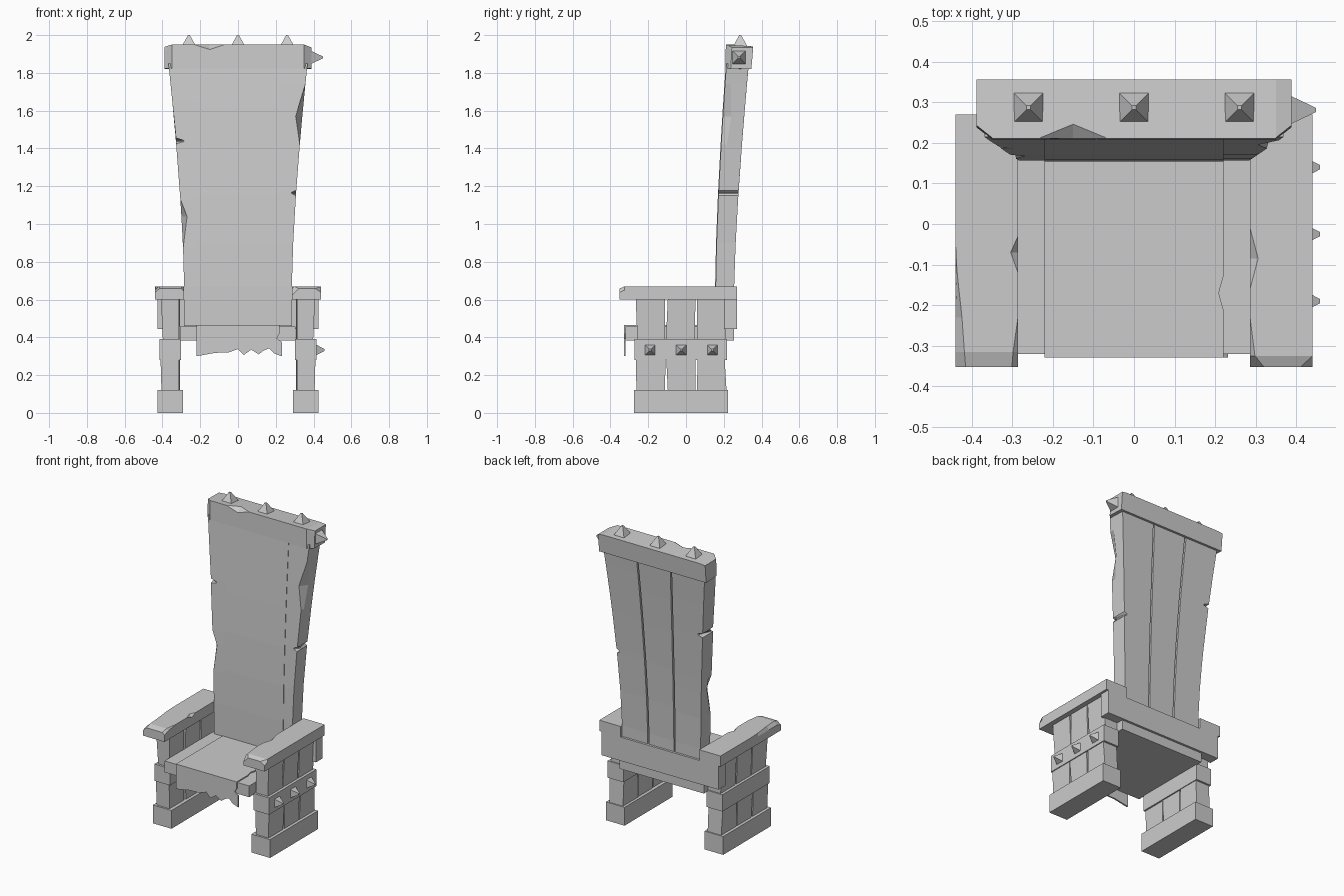
import bpy, bmesh


def loft(name, rings):
    """Solid skinned through a series of equal-length rings of points."""
    bm = bmesh.new()
    vs = [[bm.verts.new(p) for p in r] for r in rings]
    n = len(vs[0])
    for a, b in zip(vs, vs[1:]):
        for i in range(n):
            j = (i + 1) % n
            bm.faces.new((a[i], a[j], b[j], b[i]))
    bm.faces.new(vs[0])
    bm.faces.new(vs[-1])
    bmesh.ops.recalc_face_normals(bm, faces=bm.faces)
    me = bpy.data.meshes.new(name)
    bm.to_mesh(me)
    bm.free()
    ob = bpy.data.objects.new(name, me)
    bpy.context.collection.objects.link(ob)
    return ob


def rect(x0, x1, y0, y1, z):
    return [(x0, y0, z), (x1, y0, z), (x1, y1, z), (x0, y1, z)]


def box(name, x, y, z):
    return loft(name, [rect(*x, *y, z[0]), rect(*x, *y, z[1])])


def spike(name, base, axis, h, r):
    """Blunt four-sided stud; axis 0 = x, 2 = z, h signed height."""
    rings = []
    for d, w in ((-0.01, r), (0, r), (h, 0.005)):
        ring = []
        for a, b in ((-w, -w), (w, -w), (w, w), (-w, w)):
            off = (d if h > 0 else -d if d < 0 else d, a, b) if axis == 0 else (a, b, d)
            ring.append(tuple(base[i] + off[i] for i in range(3)))
        rings.append(ring)
    return loft(name, rings)


# --- Side frames: feet, planks, bands, studs, armrests ---
ZS = (0.11, 0.28, 0.39, 0.61)
Y_FRONT = (-0.262, -0.266, -0.258, -0.266)
Y_BACK = (0.215, 0.205, 0.21, 0.205)
SEAM_1 = ((-0.104, 0.008), (-0.106, 0.002), (-0.108, 0.002), (-0.103, 0.007))
SEAM_2 = ((0.054, 0.003), (0.056, 0.006), (0.052, 0.007), (0.054, 0.003))
X_OUT = (0.405, 0.41, 0.398, 0.408)
for s, side in ((-1, "left"), (1, "right")):
    box(side + "_foot", (s * 0.29, s * 0.425), (-0.275, 0.222), (0, 0.12))
    spans = [[(f, c - w) for f, (c, w) in zip(Y_FRONT, SEAM_1)],
             [(c + w, d - v) for (c, w), (d, v) in zip(SEAM_1, SEAM_2)],
             [(c + w, b) for (c, w), b in zip(SEAM_2, Y_BACK)]]
    for k, span in enumerate(spans):
        loft(f"{side}_plank_{k + 1}",
             [rect(s * (0.313 - 0.003 * k), s * xo, y0, y1, z)
              for z, xo, (y0, y1) in zip(ZS, X_OUT, span)])
    box(side + "_band", (s * 0.302, s * 0.416), (-0.273, 0.218), (0.28, 0.39))
    for k, y in enumerate((-0.19, -0.025, 0.14)):
        spike(f"{side}_stud_{k + 1}", (s * 0.416, y, 0.333), 0, s * 0.043, 0.027)

# Armrest rows: y, inner-top dent, outer-top dent, front drop
ARMS = {-1: [(-0.353, 0.015, 0.025, 0.012), (-0.315, 0.012, 0.022, 0),
             (-0.23, 0, 0.016, 0), (-0.12, 0, 0.004, 0),
             (-0.07, 0.018, 0.001, 0), (-0.03, 0, 0, 0), (0.27, 0, 0, 0)],
        1: [(-0.353, 0.035, 0.03, 0.012), (-0.325, 0.012, 0, 0),
            (-0.23, 0, 0, 0), (-0.16, 0, 0, 0),
            (-0.085, 0.02, 0, 0), (-0.01, 0, 0, 0), (0.27, 0, 0, 0)]}
for s, side in ((-1, "left"), (1, "right")):
    loft(side + "_armrest",
         [[(s * 0.286, y, 0.6), (s * 0.44, y, 0.6), (s * 0.44, y, 0.65 - d),
           (s * (0.44 - o), y, 0.67 - d), (s * (0.286 + i), y, 0.67 - d),
           (s * 0.286, y, 0.67 - d - i)]
          for y, i, o, d in ARMS[s]])

# --- Seat, its cloth and the rear rail ---
box("seat", (-0.308, 0.305), (-0.32, 0.255), (0.383, 0.457))
box("rear_rail", (-0.425, 0.425), (0.2, 0.27), (0.445, 0.6))
loft("seat_cloth",
     [[(-0.22, y, 0.45), (x, y, 0.45), (x, y, 0.464), (-0.22, y, 0.464)]
      for y, x in ((-0.329, 0.22), (-0.21, 0.22), (-0.17, 0.209),
                   (-0.13, 0.22), (0.18, 0.22))])
HEM = [(-0.22, 0.30), (-0.12, 0.318), (-0.05, 0.32), (0.0, 0.338), (0.03, 0.306),
       (0.07, 0.335), (0.11, 0.31), (0.135, 0.33), (0.165, 0.342), (0.19, 0.315),
       (0.232, 0.30), (0.232, 0.375), (0.205, 0.395), (0.22, 0.42)]
outline = HEM + [(0.22, 0.464), (-0.22, 0.464)]
loft("cloth_hem", [[(x, y, z) for x, z in outline] for y in (-0.329, -0.319)])


# --- Backrest: flared, leaning back ---
def lean(z):
    t = max(0, (z - 0.67) / 1.15)
    return 0.157 + 0.055 * t ** 1.5, 0.255 + 0.075 * t ** 1.4


def half_width(z):
    return 0.285 + 0.08 * max(0, (z - 0.67) / 1.15) ** 1.5


# Outer edge rows: z, front dent, back dent
EDGES = {-1: [(0.46, 0, 0), (0.67, 0, 0), (0.87, 0, 0), (1.04, 0.03, 0), (1.13, 0, 0),
              (1.425, 0, 0), (1.436, 0.042, 0.035), (1.443, 0.042, 0.035),
              (1.455, 0.002, 0), (1.65, 0, 0), (1.85, 0, 0)],
         1: [(0.46, 0, 0), (0.67, 0, 0), (0.9, 0, 0), (1.15, 0, 0),
             (1.161, 0.024, 0.02), (1.168, 0.024, 0.02), (1.178, 0, 0),
             (1.42, 0, 0), (1.57, 0.035, 0), (1.74, 0, 0), (1.85, 0, 0)]}
GAP = 0.005
for s, side in ((-1, "left"), (1, "right")):
    rings = []
    for z, df, db in EDGES[s]:
        (yf, yb), w = lean(z), half_width(z)
        xi = w / 3 + GAP
        rings.append([(s * xi, yf, z), (s * (w - df), yf, z), 
                      (s * w if df > db else s * (w - df), yf + (0.045 if df > db + 0.02 else 0.03), z),
                      (s * (w - db), yb, z), (s * xi, yb, z)])
    loft(side + "_back_plank", rings)
LEVELS = (0.46, 0.67, 0.9, 1.15, 1.4, 1.62, 1.85)
loft("middle_back_plank",
     [rect(-half_width(z) / 3 + GAP, half_width(z) / 3 - GAP, *lean(z), z) for z in LEVELS])
loft("back_cloth",
     [rect(-0.22, 0.22, lean(z)[0] - 0.003, lean(z)[0] + 0.02, z) for z in LEVELS])

# --- Top rail with chipped edge and spikes ---
# Rows: x, front-top dent, top drop, front-bottom dent
RAIL = [(-0.388, 0.03, 0.012, 0.03), (-0.35, 0, 0, 0), (-0.23, 0, 0, 0),
        (-0.15, 0.033, 0, 0), (-0.07, 0, 0, 0), (0.35, 0, 0, 0), (0.388, 0.03, 0.015, 0.03)]
loft("top_rail",
     [[(x, 0.208 + b, 1.824), (x, 0.346, 1.82), (x, 0.356, 1.94 - d * 0.3),
       (x, 0.213 + f, 1.95 - d), (x, 0.211 + b, 1.95 - d - f * 0.8)]
      for x, f, d, b in RAIL])
for k, x in enumerate((-0.26, 0, 0.26)):
    spike(f"top_spike_{k + 1}", (x, 0.287, 1.944), 2, 0.056, 0.036)
for s, side in ((-1, "left"), (1, "right")):
    spike(side + "_rail_spike", (s * 0.388, 0.281, 1.882), 0, s * 0.061, 0.034)
